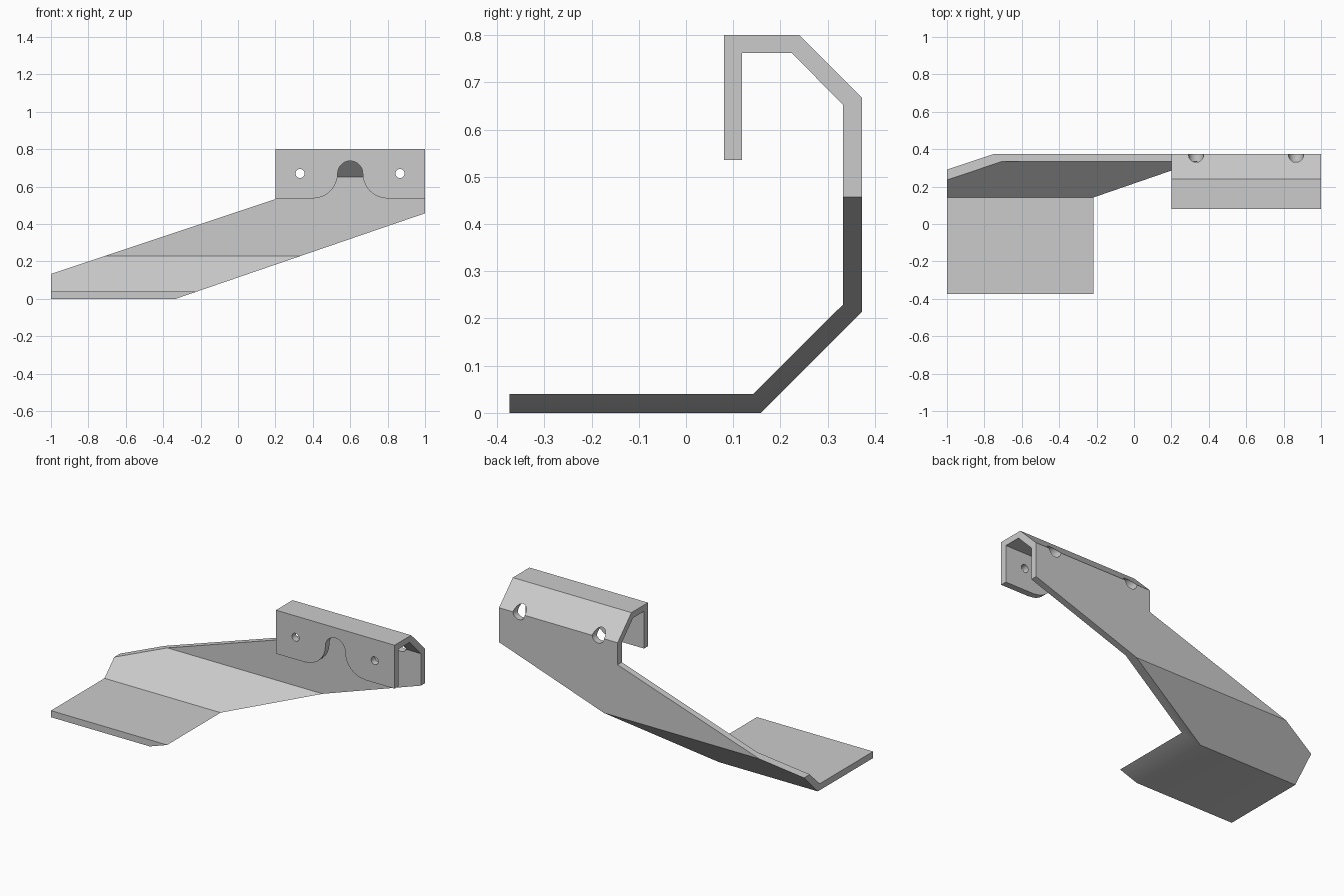
import bpy, bmesh
from math import sin, cos, radians, pi

if "Cube" in bpy.data.objects:
    bpy.data.objects.remove(bpy.data.objects["Cube"])

grey = bpy.data.materials.new("light_grey")
grey.use_nodes = True
grey.diffuse_color = (0.6, 0.6, 0.6, 1)
grey.node_tree.nodes["Principled BSDF"].inputs["Base Color"].default_value = (0.6, 0.6, 0.6, 1)


def prism(name, points, axis, start, end):
    """Extrude a closed outline along x (points are y, z) or along y (points are x, z)."""
    bm = bmesh.new()
    place = (lambda a, b: (start, a, b)) if axis == "x" else (lambda a, b: (a, start, b))
    face = bm.faces.new([bm.verts.new(place(a, b)) for a, b in points])
    moved = bmesh.ops.extrude_face_region(bm, geom=[face])["geom"]
    d = end - start
    bmesh.ops.translate(bm, verts=[v for v in moved if isinstance(v, bmesh.types.BMVert)],
                        vec=(d, 0, 0) if axis == "x" else (0, d, 0))
    bmesh.ops.recalc_face_normals(bm, faces=bm.faces)
    mesh = bpy.data.meshes.new(name)
    bm.to_mesh(mesh)
    bm.free()
    mesh.materials.append(grey)
    ob = bpy.data.objects.new(name, mesh)
    bpy.context.collection.objects.link(ob)
    return ob


def arc(cx, cz, r, a0, a1, steps):
    angles = [radians(a0 + (a1 - a0) * i / steps) for i in range(steps + 1)]
    return [(cx + r * cos(a), cz + r * sin(a)) for a in angles]


def carve(target, cutter, operation="DIFFERENCE"):
    mod = target.modifiers.new("carve", "BOOLEAN")
    mod.operation, mod.solver, mod.object = operation, "EXACT", cutter
    cutter.hide_render = True
    bpy.context.view_layer.objects.active = target
    bpy.ops.object.modifier_apply(modifier=mod.name)
    bpy.data.objects.remove(cutter)


# Bent sheet: flat foot, sloped web, upright wall, chamfer, top and front lip
bracket = prism("bent_bracket", [
    (-0.374, 0), (0.158, 0), (0.373, 0.215), (0.373, 0.667), (0.24, 0.8),
    (0.08, 0.8), (0.08, 0.535), (0.119, 0.535), (0.119, 0.762), (0.224, 0.762),
    (0.333, 0.652), (0.333, 0.23), (0.142, 0.04), (-0.374, 0.04)], "x", -1, 1)

# Slanted arm outline seen from the front
slope = 0.343
outline = [(-1.1, -0.1), (-0.333 - 0.1 / slope, -0.1), (1.1, 1.433 * slope),
           (1.1, 0.9), (0.2, 0.9), (0.2, 0.533), (-1.1, 0.1)]
carve(bracket, prism("outline_cutter", outline, "y", -0.6, 0.6), "INTERSECT")

# Arched notch with flared corners in the front lip
notch = ([(0.4, 0.45)] + arc(0.4, 0.67, 0.133, -90, 0, 12)
         + arc(0.6, 0.67, 0.067, 180, 0, 20)[1:-1]
         + arc(0.8, 0.67, 0.133, 180, 270, 12) + [(0.8, 0.45)])
carve(bracket, prism("notch_cutter", notch, "y", 0, 0.2))

# Small screw holes in the lip, wide access holes in the back
for x in (0.332, 0.866):
    for radius, y0, y1 in ((0.024, 0, 0.2), (0.04, 0.2, 0.5)):
        ring = arc(x, 0.67, radius, 0, 360, 32)[:-1]
        carve(bracket, prism("hole_cutter", ring, "y", y0, y1))

bpy.ops.object.select_all(action="DESELECT")
bracket.select_set(True)
bpy.context.view_layer.objects.active = bracket
bpy.ops.object.shade_smooth_by_angle(angle=pi / 7)
